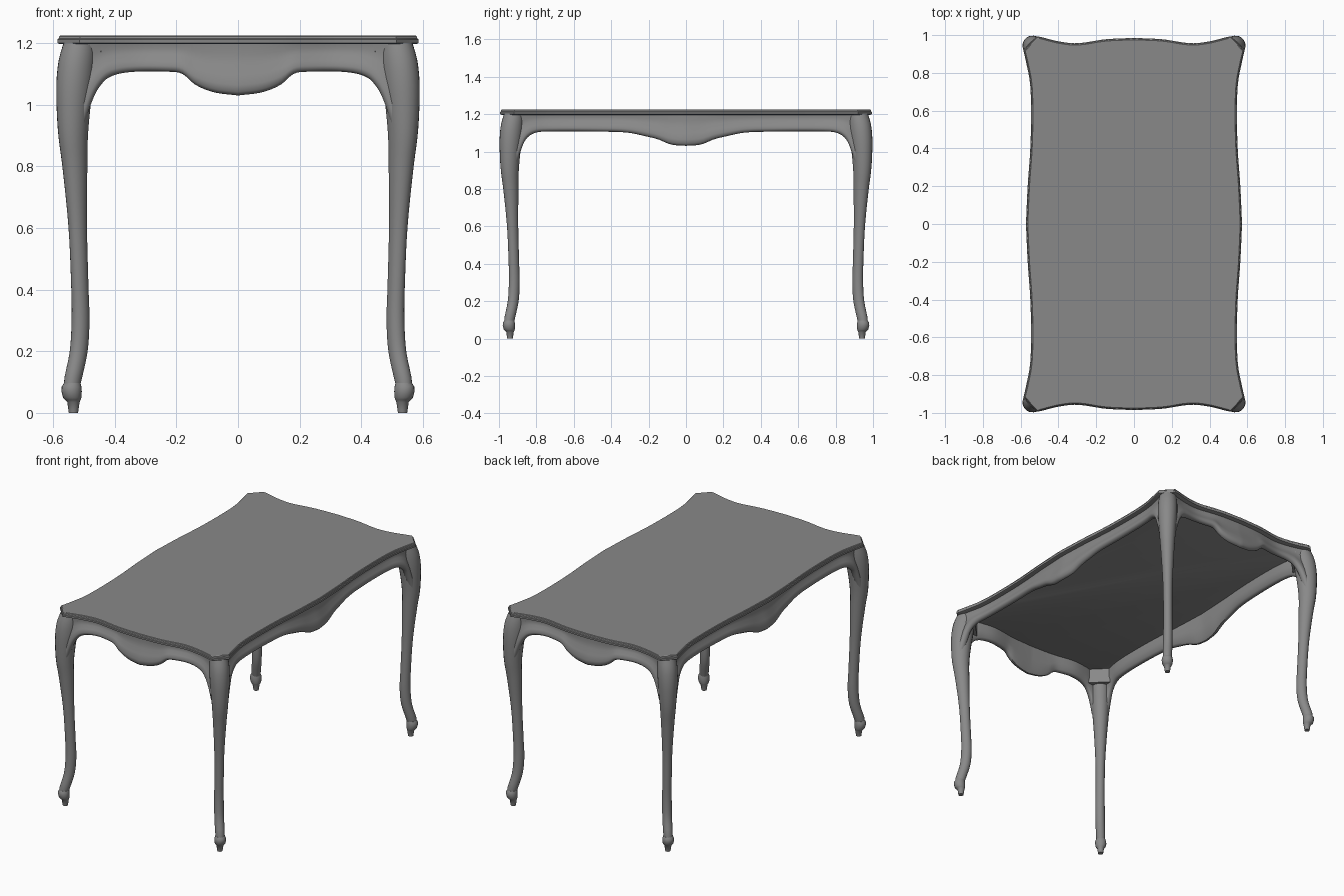
import bpy, bmesh, math
from mathutils import Matrix, Vector

if "Cube" in bpy.data.objects:
    bpy.data.objects.remove(bpy.data.objects["Cube"])

wood = bpy.data.materials.new("grey wood")
wood.use_nodes = True
GREY = (0.25, 0.25, 0.25, 1)
wood.diffuse_color = GREY
wood.node_tree.nodes["Principled BSDF"].inputs["Base Color"].default_value = GREY


def curve(points, t):
    """Smooth value at t through (t, value...) points."""
    t = min(max(t, points[0][0]), points[-1][0])
    i = next(k for k in range(len(points) - 1) if t <= points[k + 1][0])
    a, b = Vector(points[i]), Vector(points[i + 1])
    p, n = Vector(points[max(i - 1, 0)]), Vector(points[min(i + 2, len(points) - 1)])
    w = b[0] - a[0]
    s = (t - a[0]) / w
    ma, mb = (b - p) / (b[0] - p[0]) * w, (n - a) / (n[0] - a[0]) * w
    v = (a * (2 * s**3 - 3 * s**2 + 1) + ma * (s**3 - 2 * s**2 + s)
         + b * (3 * s**2 - 2 * s**3) + mb * (s**3 - s**2))
    return v[1:] if len(v) > 2 else v[1]


def finish(name, bm, mirror=(False, False), angle=35):
    bmesh.ops.recalc_face_normals(bm, faces=bm.faces)
    me = bpy.data.meshes.new(name)
    bm.to_mesh(me)
    bm.free()
    me.materials.append(wood)
    ob = bpy.data.objects.new(name, me)
    bpy.context.collection.objects.link(ob)
    if any(mirror):
        mod = ob.modifiers.new("Mirror", "MIRROR")
        mod.use_axis = (*mirror, False)
        mod.use_mirror_merge = False
    bpy.ops.object.select_all(action="DESELECT")
    ob.select_set(True)
    bpy.context.view_layer.objects.active = ob
    bpy.ops.object.shade_smooth_by_angle(angle=math.radians(angle))
    return ob


def loft(rings):
    """Closed rings joined into a capped tube."""
    bm = bmesh.new()
    rows = [[bm.verts.new(p) for p in ring] for ring in rings]
    n = len(rows[0])
    for a, b in zip(rows, rows[1:]):
        for i in range(n):
            j = (i + 1) % n
            bm.faces.new((a[i], a[j], b[j], b[i]))
    bm.faces.new(rows[0][::-1])
    bm.faces.new(rows[-1])
    return bm


# Wavy outline of the top: half-width along y, half-length along x
SIDE = [(0, .572), (.2, .563), (.4, .549), (.6, .545), (.75, .551), (.86, .572), (.92, .586)]
END = [(0, .985), (.15, .978), (.3, .957), (.4, .967), (.5, .992), (.515, .994)]


def outline(inset, z):
    quarter = [(curve(SIDE, .92 * i / 24) - inset, .92 * i / 24) for i in range(25)]
    quarter[-1] = (quarter[-1][0], .92 - inset * .4)
    end = [(.515 * i / 18, curve(END, .515 * i / 18) - inset) for i in range(18, -1, -1)]
    end[0] = (.515 - inset * .4, end[0][1])
    quarter += end
    left = [(-x, y) for x, y in quarter[-2::-1]]
    half = quarter + left
    return [(x, y, z) for x, y in half + [(-x, -y) for x, y in half[1:-1]]]


# Tabletop with a stepped, rounded rim
rim = [(.008, 1.197), (.001, 1.2), (0, 1.212), (.004, 1.215), (.006, 1.222), (.010, 1.225)]
finish("tabletop", loft([outline(o, z) for o, z in rim]))

# Aprons: u runs along the edge, the lower edge drops at the lobe and at the legs
END_LOW = [(0, 1.03), (.08, 1.041), (.14, 1.066), (.18, 1.1), (.22, 1.107), (.35, 1.106),
           (.42, 1.088), (.455, 1.05), (.478, 1.0), (.5, .93)]
SIDE_LOW = [(0, 1.031), (.08, 1.038), (.15, 1.066), (.22, 1.083), (.3, 1.1), (.4, 1.106),
            (.76, 1.107), (.82, 1.095), (.86, 1.06), (.885, 1.0), (.907, .93)]
SECTION = [(0, -.028), (.2, -.032), (.4, -.028), (.6, -.016), (.8, -.009), (.93, -.012),
           (1, -.024), (1, -.036), (.9, -.046), (.5, -.055), (0, -.055)]


def apron(name, edge, low, along_x):
    reach, rings = low[-1][0], []
    steps = 120
    for i in range(steps + 1):
        u = reach * math.sin(math.pi * (i / steps - .5))
        bottom, out = curve(low, abs(u)), curve(edge, abs(u))
        bulge = .012 * math.exp(-(u / .13) ** 2)
        ring = []
        for f, o in SECTION:
            d = out + o + bulge * f
            z = 1.2 + (bottom - 1.2) * f
            ring.append((u, d, z) if along_x else (d, u, z))
        rings.append(ring)
    finish(name, loft(rings), (not along_x, along_x), 50)


apron("end_aprons", END, END_LOW, True)
apron("side_aprons", SIDE, SIDE_LOW, False)

# Cabriole legs: height, outer edge, inner edge; the section leans on the diagonal
LEG = [(.085, .565, .513), (.11, .564, .507), (.2, .546, .488), (.3, .540, .482), (.4, .541, .485),
       (.6, .550, .490), (.8, .570, .489), (.9, .583, .487), (1.0, .589, .478),
       (1.08, .589, .468), (1.15, .581, .462), (1.2, .566, .460)]
OFFSET = .407
rings = []
for k in range(41):
    z = .085 + (1.2 - .085) * k / 40
    outer, inner = curve(LEG, z)
    c, r = (outer + inner) / 2, (outer - inner) / 2
    ring = []
    for i in range(20):
        a = math.tau * i / 20
        d = r * (1 + .06 * math.cos(2 * (a - math.pi / 4)))
        ring.append((c + d * math.cos(a), c + OFFSET + d * math.sin(a), z))
    rings.append(ring)
finish("legs", loft(rings), (True, True), 50)

# Turned feet: height, radius, centre
FOOT = [(0, .015, .534), (.035, .020, .534), (.042, .025, .536), (.05, .030, .538),
        (.07, .033, .540), (.085, .032, .540), (.097, .027, .538)]
finish("feet", loft([[(c + r * math.cos(math.tau * i / 20), c + OFFSET + r * math.sin(math.tau * i / 20), z)
                      for i in range(20)] for z, r, c in FOOT]), (True, True), 40)

# Diagonal corner blocks inside the frame
bm = bmesh.new()
bmesh.ops.create_cube(bm, size=1, matrix=Matrix.Translation((.48, .89, 1.152))
                      @ Matrix.Rotation(-math.pi / 4, 4, "Z") @ Matrix.Diagonal((.13, .03, .09, 1)))
finish("corner_blocks", bm, (True, True))
